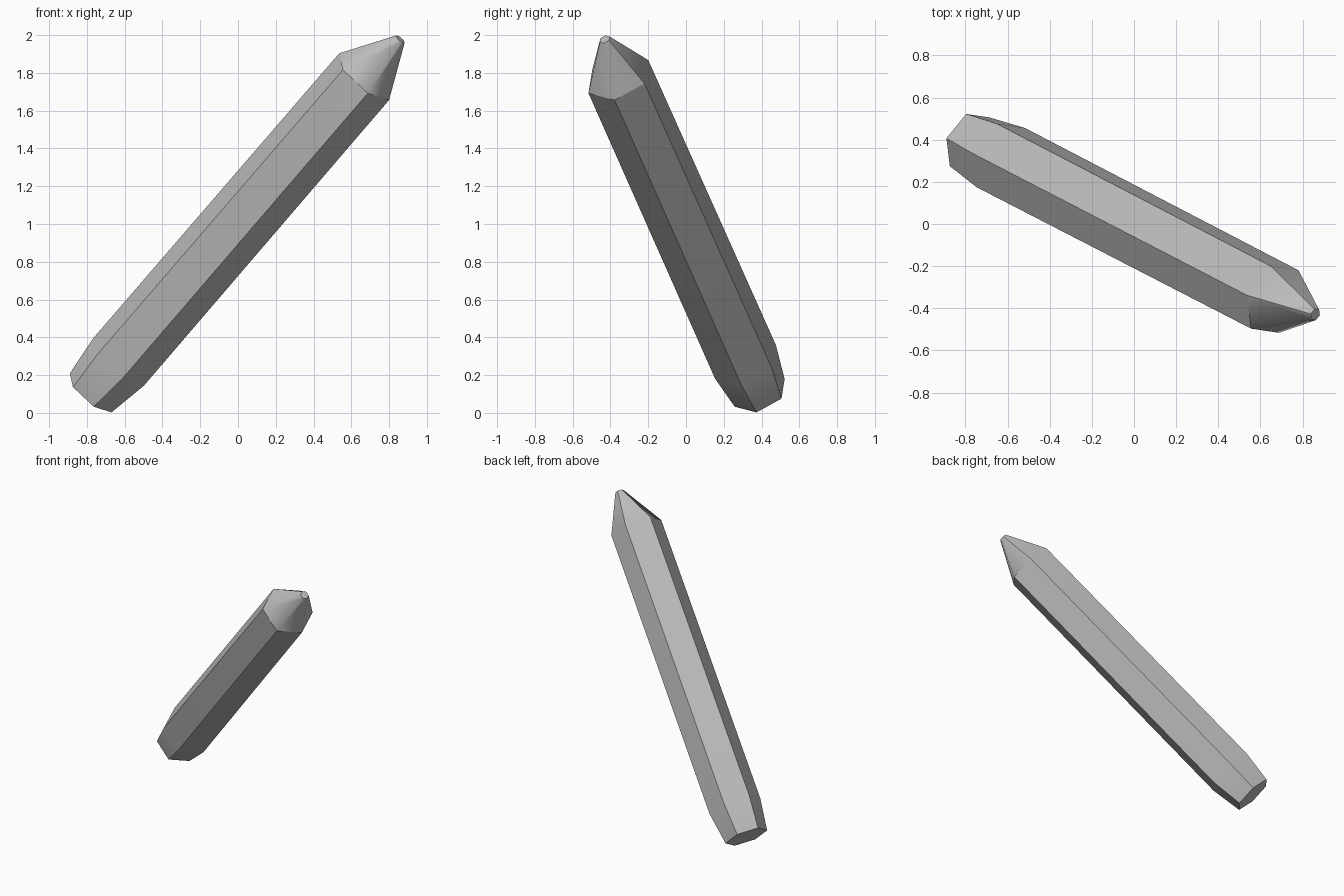
import bpy, bmesh, math
from mathutils import Vector

cube = bpy.data.objects.get("Cube")
if cube:
    bpy.data.objects.remove(cube, do_unlink=True)

SIDES = 6
axis = Vector((0.623, -0.319, 0.714)).normalized()
u = Vector((-0.725, 0.11, 0.68))
u = (u - axis * u.dot(axis)).normalized()
w = axis.cross(u)

# Ring centres and radii: base, lower shoulder, upper shoulder, tip
rings = [
    (Vector((-0.78, 0.39, 0.106)), 0.152),
    (Vector((-0.632, 0.315, 0.27)), 0.185),
    (Vector((0.668, -0.358, 1.78)), 0.182),
    (Vector((0.86, -0.43, 1.978)), 0.03),
]

bm = bmesh.new()
loops = []
for centre, radius in rings:
    loop = []
    for i in range(SIDES):
        a = math.tau * i / SIDES
        loop.append(bm.verts.new(centre + radius * (math.cos(a) * u + math.sin(a) * w)))
    loops.append(loop)

# Side walls and end caps
for low, high in zip(loops, loops[1:]):
    for i in range(SIDES):
        j = (i + 1) % SIDES
        bm.faces.new((low[i], low[j], high[j], high[i]))
bm.faces.new(loops[0][::-1])
bm.faces.new(loops[-1])
bmesh.ops.recalc_face_normals(bm, faces=bm.faces)
for face in bm.faces:
    face.smooth = True

# Crisp long ridges and base; the front of the tip stays rounded
soft = (1, 2, 3)
for k, (low, high) in enumerate(zip(loops, loops[1:])):
    for i in range(SIDES):
        bm.edges.get((low[i], high[i])).smooth = k == 2 and i in soft
for i in range(SIDES):
    j = (i + 1) % SIDES
    bm.edges.get((loops[0][i], loops[0][j])).smooth = False
    bm.edges.get((loops[3][i], loops[3][j])).smooth = False
    if i in soft or j in soft:
        bm.edges.get((loops[2][i], loops[2][j])).smooth = False

mesh = bpy.data.meshes.new("crystal_shaft")
bm.to_mesh(mesh)
bm.free()
shaft = bpy.data.objects.new("crystal_shaft", mesh)
bpy.context.collection.objects.link(shaft)

# Plain grey finish
grey = bpy.data.materials.new("plain_grey")
grey.use_nodes = True
colour = (0.5, 0.5, 0.5, 1.0)
grey.diffuse_color = colour
grey.node_tree.nodes["Principled BSDF"].inputs["Base Color"].default_value = colour
mesh.materials.append(grey)

# Keep broad faces flat in shading
weighted = shaft.modifiers.new("weighted_normals", "WEIGHTED_NORMAL")
weighted.keep_sharp = True
